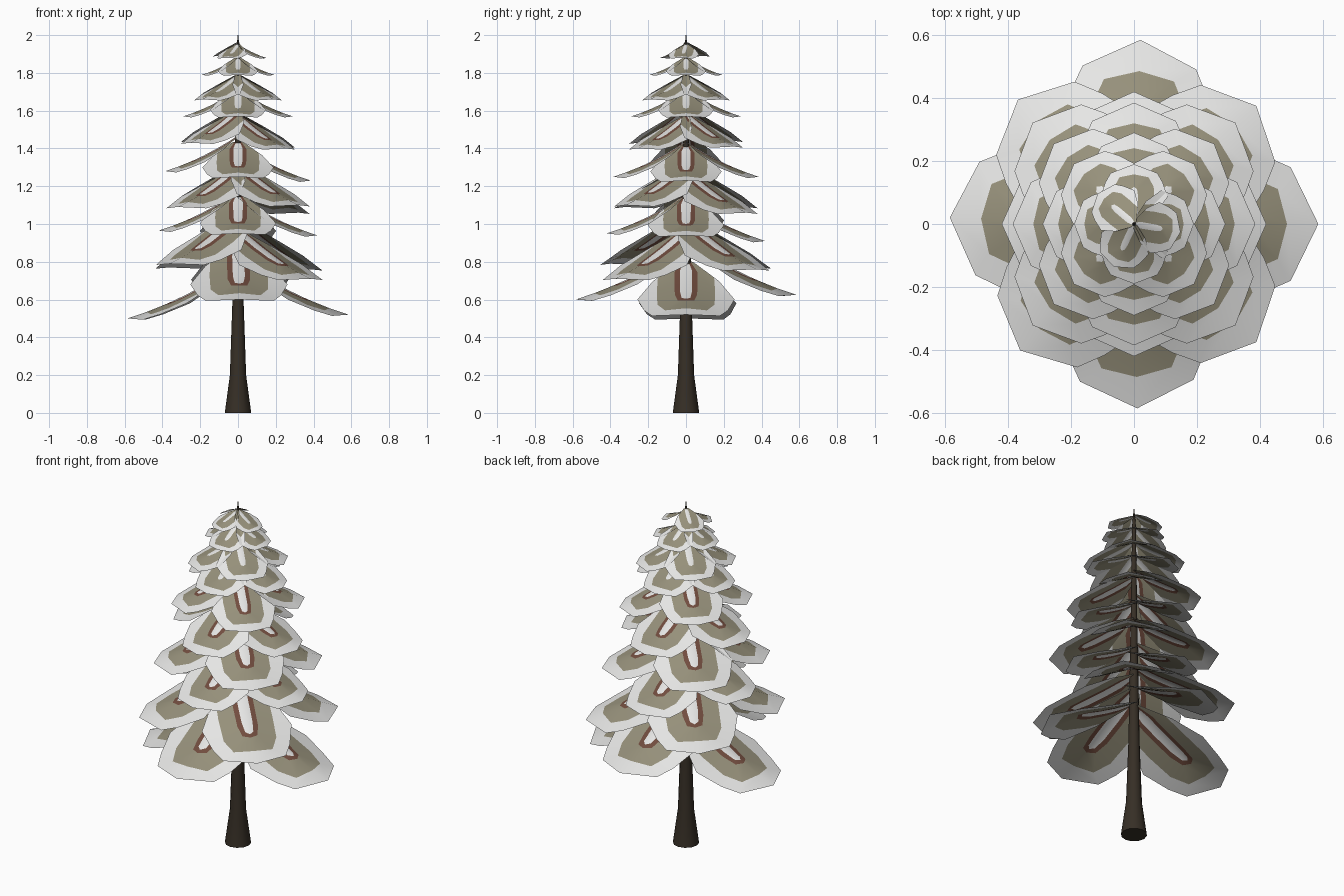
import bpy, bmesh, math
from math import radians, cos, sin

if "Cube" in bpy.data.objects:
    bpy.data.objects.remove(bpy.data.objects["Cube"])


def material(name, rgb):
    m = bpy.data.materials.new(name)
    m.diffuse_color = (*rgb, 1)
    m.use_nodes = True
    m.node_tree.nodes["Principled BSDF"].inputs["Base Color"].default_value = m.diffuse_color
    return m


SNOW = material("snow_white", (0.83, 0.83, 0.82))
OLIVE = material("olive_needles", (0.31, 0.285, 0.20))
BROWN = material("twig_brown", (0.17, 0.075, 0.05))
BARK = material("dark_bark", (0.037, 0.028, 0.019))


def finish(bm, name, mats):
    me = bpy.data.meshes.new(name)
    bm.to_mesh(me)
    bm.free()
    for m in mats:
        me.materials.append(m)
    ob = bpy.data.objects.new(name, me)
    bpy.context.collection.objects.link(ob)
    bpy.context.view_layer.objects.active = ob
    ob.select_set(True)
    bpy.ops.object.shade_smooth_by_angle(angle=radians(35))
    ob.select_set(False)


# Trunk: flared base tapering to a spike
def trunk():
    profile = [(0.0, 0.07), (0.2, 0.043), (0.58, 0.03), (1.3, 0.018), (1.9, 0.01), (2.0, 0.002)]
    n = 12
    bm = bmesh.new()
    rings = [[bm.verts.new((r * cos(2 * math.pi * i / n), r * sin(2 * math.pi * i / n), z))
              for i in range(n)] for z, r in profile]
    for a, b in zip(rings, rings[1:]):
        for i in range(n):
            j = (i + 1) % n
            bm.faces.new((a[i], a[j], b[j], b[i]))
    bm.faces.new(rings[0][::-1])
    bm.faces.new(rings[-1])
    finish(bm, "trunk", [BARK])


# Half outlines, root to tip: (distance, half width) for the bough and its inner bands
OUTER = [(0.0, 0.15), (0.2, 0.68), (0.45, 1.0), (0.69, 0.86), (0.85, 0.70)]
INNER = [(0.0, 1.0), (0.2, 1.0), (0.45, 1.0), (0.75, 0.98), (0.94, 0.72)]
# Nested colour bands, outside to inside: length, width, cap relative to the outline
RINGS = [(1.0, 1.0, 1.0), (0.83, 0.60, 0.85), (0.66, 0.235, 0.6), (0.62, 0.125, 0.3), (0.62, 0.0, 0.0)]
BANDS = [0, 1, 2, 0]


def ring_outline(k):
    length, width, cap = RINGS[k]
    if k == 0:
        half = OUTER
    else:
        half = [(u * length, min(v * width, o * cap)) for (u, v), (_, o) in zip(INNER, OUTER)]
    return half + [(length, 0.0)] + [(u, -v) for u, v in reversed(half)]


def bough(bm, angle, length, width, tip_z, twig):
    c, s = cos(radians(angle)), sin(radians(angle))

    def point(u, v):
        r, t = u * length, v * width * length
        z = tip_z + length * (0.31 * (1 - u) + 0.18 * (1 - u) ** 2) - 0.2 * abs(t)
        return (r * c - t * s, r * s + t * c, z)

    rings = [[bm.verts.new(point(u, v)) for u, v in ring_outline(k)] for k in range(len(RINGS))]
    for k, (a, b) in enumerate(zip(rings, rings[1:])):
        for i in range(len(a) - 1):
            f = bm.faces.new((a[i + 1], a[i], b[i], b[i + 1]))
            f.material_index = BANDS[k] if twig or BANDS[k] != 2 else 1
            f.normal_update()
            if f.normal.z < 0:
                f.normal_flip()


# Tiers of boughs: length, width factor, {angle: tip height}
def even(start, z):
    return {start + 90 * i: z for i in range(4)}


TIERS = [
    (0.585, 0.44, {0: 0.52, 88: 0.625, 178: 0.50, 271: 0.60}),
    (0.54, 0.45, {44: 0.76, 133: 0.77, 228: 0.79, 316: 0.71}),
    (0.42, 0.48, {0: 0.94, 90: 0.91, 180: 0.965, 270: 0.95}),
    (0.455, 0.47, {45: 1.06, 135: 1.09, 225: 1.09, 315: 1.10}),
    (0.385, 0.49, {0: 1.23, 90: 1.25, 180: 1.28, 270: 1.25}),
    (0.36, 0.48, {45: 1.41, 135: 1.44, 225: 1.43, 315: 1.40}),
    (0.29, 0.51, even(0, 1.57)),
    (0.27, 0.52, even(45, 1.66)),
    (0.19, 0.56, even(0, 1.79)),
    (0.15, 0.55, {-10: 1.88, 140: 1.89, 245: 1.88}),
]

trunk()
for n, (length, width, tips) in enumerate(TIERS):
    bm = bmesh.new()
    for angle, z in tips.items():
        bough(bm, angle, length, width, z, twig=n < 6)
    bmesh.ops.remove_doubles(bm, verts=bm.verts, dist=0.0005)
    finish(bm, f"bough_tier_{n + 1}", [SNOW, OLIVE, BROWN])
